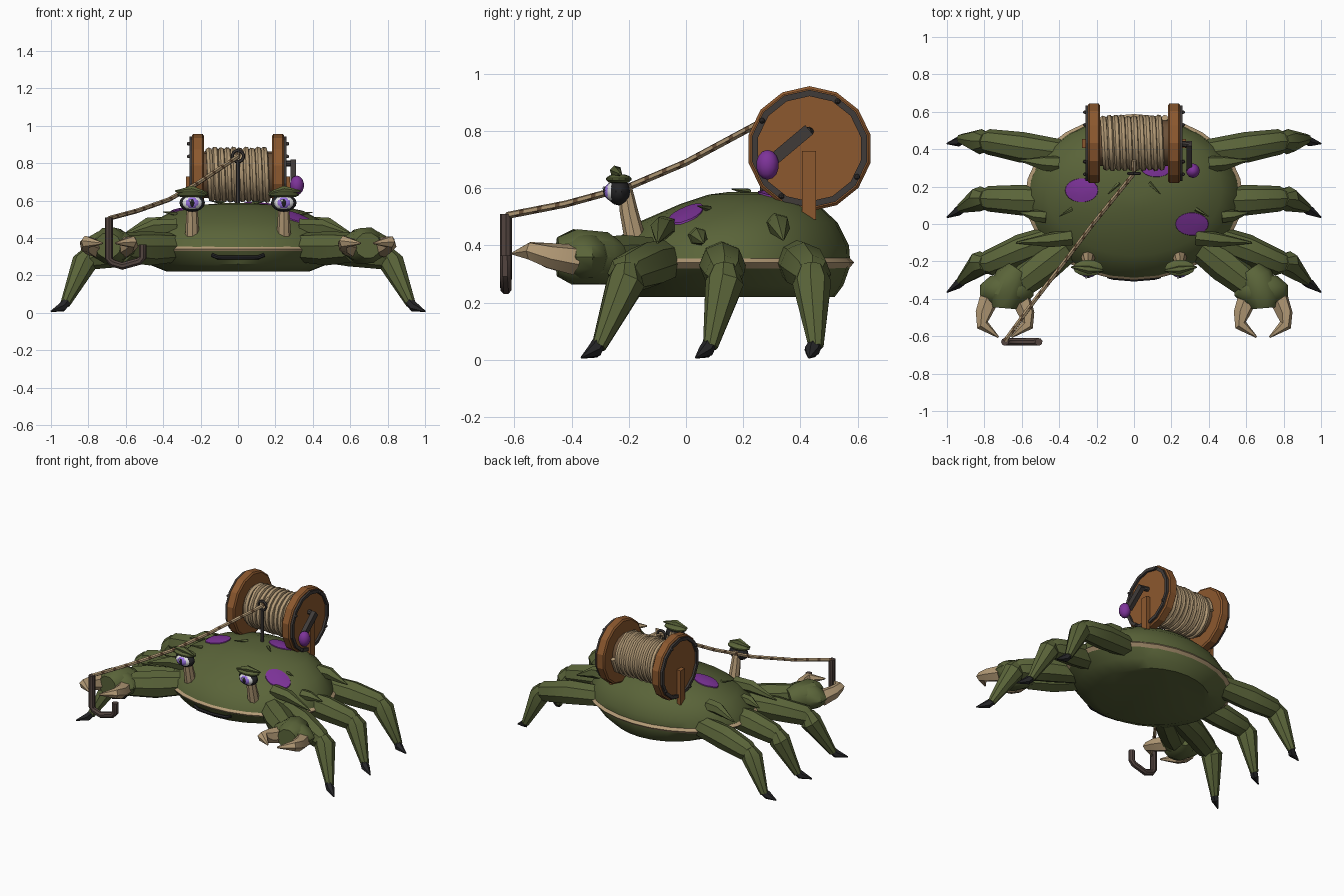
import bpy, bmesh, math, random
from math import sin, cos, pi
from mathutils import Vector as V
from mathutils.bvhtree import BVHTree

random.seed(4)
if "Cube" in bpy.data.objects:
    bpy.data.objects.remove(bpy.data.objects["Cube"])


def colour(name, code):
    def lin(c):
        return c / 12.92 if c < 0.04 else ((c + 0.055) / 1.055) ** 2.4
    rgba = [lin(b / 255) for b in bytes.fromhex(code)] + [1]
    m = bpy.data.materials.new(name)
    m.use_nodes = True
    m.diffuse_color = rgba
    m.node_tree.nodes["Principled BSDF"].inputs["Base Color"].default_value = rgba
    return m


green = colour("shell green", "5a6439")
brown = colour("spool wood", "8c582e")
tan = colour("horn tan", "b39a76")
purple = colour("spot purple", "7d3399")
metal = colour("dark metal", "403b39")
black = colour("claw black", "252527")
lavender = colour("iris lavender", "9a72e4")
white = colour("eye white", "eeeeee")
twist = colour("rope shadow brown", "6b5139")
iron = colour("hook iron", "52443f")


def finish(name, bm, mats, angle=35):
    bmesh.ops.recalc_face_normals(bm, faces=bm.faces)
    me = bpy.data.meshes.new(name)
    bm.to_mesh(me)
    bm.free()
    for m in mats:
        me.materials.append(m)
    me.shade_smooth()
    me.set_sharp_from_angle(angle=math.radians(angle))
    ob = bpy.data.objects.new(name, me)
    bpy.context.collection.objects.link(ob)
    return ob


def loft(name, rings, *mats, closed=False, rule=None, angle=35):
    """Skin a list of equal point rings."""
    bm = bmesh.new()
    loops = [[bm.verts.new(p) for p in r] for r in rings]
    n, k = len(loops), len(loops[0])
    for i in range(n if closed else n - 1):
        a, b = loops[i], loops[(i + 1) % n]
        for j in range(k):
            f = bm.faces.new((a[j], a[(j + 1) % k], b[(j + 1) % k], b[j]))
            f.material_index = rule(i, j) if rule else 0
    if not closed:
        bm.faces.new(loops[0])
        bm.faces.new(loops[-1])
    return finish(name, bm, mats, angle)


def tube(name, pts, radii, *mats, sides=8, **kw):
    """Sweep a circle of changing radius along a path."""
    pts = [V(p) for p in pts]
    if not isinstance(radii, (list, tuple)):
        radii = [radii] * len(pts)
    side, rings = None, []
    for i, p in enumerate(pts):
        t = (pts[min(i + 1, len(pts) - 1)] - pts[max(i - 1, 0)]).normalized()
        side = side or t.orthogonal()
        side = (side - t * side.dot(t)).normalized()
        up = t.cross(side)
        rings.append([p + radii[i] * (side * cos(a) + up * sin(a))
                      for a in (2 * pi * j / sides for j in range(sides))])
    return loft(name, rings, *mats, **kw)


def ball(name, centre, size, mat, seg=14):
    bm = bmesh.new()
    bmesh.ops.create_uvsphere(bm, u_segments=seg, v_segments=seg // 2 + 1, radius=1)
    for v in bm.verts:
        v.co = V(a * b for a, b in zip(v.co, size)) + V(centre)
    return finish(name, bm, [mat])


def box(name, centre, size, mat, tilt=0):
    bm = bmesh.new()
    bmesh.ops.create_cube(bm, size=1)
    bmesh.ops.scale(bm, vec=size, verts=bm.verts)
    ob = finish(name, bm, [mat])
    ob.location = centre
    ob.rotation_euler.x = tilt
    return ob


def oval(z, rx, front, back, k=28):
    y, ry = (front + back) / 2, (back - front) / 2
    return [V((rx * cos(2 * pi * j / k), y + ry * sin(2 * pi * j / k), z)) for j in range(k)]


# Body shell and its rim
shell = loft("body_shell", [oval(*r) for r in (
    (.22, .38, -.18, .52), (.26, .48, -.26, .55), (.33, .57, -.295, .575),
    (.40, .55, -.27, .57), (.48, .47, -.17, .53), (.545, .35, -.02, .46),
    (.578, .19, .08, .36), (.587, .08, .15, .28))], green)
loft("shell_rim", [oval(.32, .56, -.288, .57), oval(.34, .583, -.3, .588),
                   oval(.36, .555, -.28, .57)], tan, closed=True)
tube("mouth", [(-.14, -.28, .31), (-.11, -.288, .297), (0, -.297, .295),
               (.11, -.288, .297), (.14, -.28, .31)], .011, black, sides=6)

# Raised spots that follow the shell
tree = BVHTree.FromPolygons([v.co for v in shell.data.vertices],
                            [p.vertices[:] for p in shell.data.polygons])


def on_shell(x, y, lift):
    hit, normal, _, _ = tree.ray_cast(V((x, y, 2)), V((0, 0, -1)))
    return hit + V((0, 0, lift))


for x, y, rx, ry in ((-.28, .18, .09, .065), (.31, 0, .09, .062), (.12, .31, .09, .06)):
    loft("shell_spot", [[on_shell(x + rx * s * cos(a), y + ry * s * sin(a), h)
                         for a in (2 * pi * j / 18 for j in range(18))]
                        for s, h in ((1, -.004), (.97, .006), (.6, .008), (.2, .009))], purple)

for s in (-1, 1):
    # Shell spikes
    for base, mid, tip, r in (
            ((.33, -.07, .46), (.45, -.085, .46), (.63, -.1, .41), .045),
            ((.47, .04, .43), (.53, .045, .43), (.61, .06, .41), .035),
            ((.40, .32, .47), (.48, .325, .47), (.61, .34, .42), .045)):
        tube("shell_spike", [(s * p[0], *p[1:]) for p in (base, mid, tip)],
             [r, r * .9, .004], green, sides=6)
    for x, y, dx, dy in ((.08, .22, .06, -.06), (.33, .08, .07, -.04)):
        p = on_shell(s * x, y, 0)
        tube("small_spine", [p, p + V((s * dx, dy, .01))], [.012, .002], green, sides=5)

    # Walking legs
    for root, knee, ankle, toe in ((-.06, -.21, -.305, -.365), (.12, .135, .085, .035),
                                   (.38, .44, .455, .43)):
        mid = (root + knee) / 2
        tube("leg_thigh", [(s * .38, root, .35), (s * .6, mid, .33),
                           (s * .78, knee, .3), (s * .82, knee, .285)],
             [.07, .082, .068, .045], green)
        tube("leg_shin", [(s * .79, knee, .32), (s * .82, knee, .27),
                          (s * .925, ankle, .045)], [.045, .068, .026], green)
        tube("leg_toe", [(s * .915, ankle, .06), (s * .94, ankle - .015, .032),
                         (s, toe, .008)], [.024, .027, .004], black, sides=6)

    # Pincer arms
    tube("pincer_arm", [(s * .3, -.08, .35), (s * .48, -.22, .345), (s * .61, -.32, .35)],
         [.075, .092, .08], green)
    tube("pincer_palm", [(s * .62, -.25, .35), (s * .65, -.29, .355), (s * .69, -.39, .36),
                         (s * .695, -.45, .36)], [.07, .095, .1, .07], green, sides=10)
    ball("pincer_palm_bulge", (s * .68, -.355, .36), (.15, .095, .085), green, 10)
    for d in (-1, 1):
        tube("pincer_finger", [(s * (.69 + d * x), y, z) for x, y, z in (
            (.08, -.39, .35), (.115, -.48, .365), (.12, -.54, .38), (.035, -.605, .372))],
            [.055, .045, .034, .005], tan, sides=6)

    # Eyes on stalks
    ex = s * .245
    tube("eye_stalk", [(ex, -.175, .41), (ex, -.2, .52), (ex, -.215, .61)],
         [.038, .032, .024], tan)
    ball("eye_rim", (ex, -.235, .588), (.07, .042, .048), black)
    ball("eye_white", (ex, -.245, .588), (.06, .038, .04), white)
    ball("eye_iris", (ex, -.25, .588), (.048, .037, .036), lavender)
    ball("eye_pupil", (ex, -.27, .588), (.018, .02, .024), black, 10)
    ball("eye_glint", (ex - .01, -.286, .6), (.007, .006, .007), white, 8)
    ball("eye_lid", (ex, -.235, .632), (.083, .045, .018), green, 12)
    tube("eye_brow", [(ex - s * .08, -.25, .64), (ex, -.245, .658), (ex + s * .09, -.23, .65)],
         [.006, .022, .005], green, sides=6)

# Rope spool: everything turns around one axis
CY, CZ = .432, .738


def wheel_ring(x, r, k=14):
    return [V((x, CY + r * cos(2 * pi * (j + .5) / k), CZ + r * sin(2 * pi * (j + .5) / k)))
            for j in range(k)]


for s in (-1, 1):
    loft("spool_wheel", [wheel_ring(s * x, r) for x, r in (
        (.182, .208), (.19, .219), (.238, .219), (.246, .21))], brown, angle=25)
    loft("wheel_band", [wheel_ring(s * x, r) for x, r in (
        (.24, .184), (.26, .184), (.26, .206), (.24, .206))], metal, closed=True, angle=25)
    for q in range(4):
        a = pi * (q / 2 + .33)
        ball("band_bolt", (s * .262, CY + .193 * cos(a), CZ + .193 * sin(a)),
             (.012, .01, .01), metal, 8)
    box("spool_post", (s * .262, .43, .61), (.03, .048, .24), brown)

loft("spool_core", [wheel_ring(x, .125) for x in (-.19, .19)], twist)
turns, step = 10, 18
coil = []
for i in range(turns * step + 1):
    a, r = 2 * pi * i / step, .132 + random.uniform(-.004, .004)
    coil.append((-.165 + .33 * i / (turns * step), CY + r * cos(a), CZ + r * sin(a)))
tube("rope_coil", coil, .018, tan, sides=6)

# Crank with a knob
box("crank_arm", (.295, .365, .75), (.03, .17, .042), metal, math.radians(40))
tube("crank_axle", [(.24, CY, CZ + .06), (.3, CY - .01, CZ + .06)], .016, metal)
ball("crank_knob", (.315, .285, .682), (.038, .04, .052), purple, 12)

# Rope guide
tube("guide_rod", [(0, .27, .56), (0, .27, .81)], .011, metal, sides=6)
tube("guide_eye", [(.03 * sin(a), .27, .838 + .03 * cos(a))
                   for a in (2 * pi * j / 14 for j in range(15))], .009, metal, sides=6)

# Taut rope with twisted stripes
path = [V(p) for p in ((0, .34, .862), (0, .27, .835), (-.22, 0, .69), (-.37, -.2, .605),
                       (-.54, -.42, .545), (-.69, -.625, .505))]
line = []
for a, b in zip(path, path[1:]):
    n = max(1, round((b - a).length / .02))
    line += [a.lerp(b, i / n) for i in range(n)]
tube("rope_line", line + path[-1:], .0125, tan, twist, sides=6,
     rule=lambda i, j: int((i + j // 2) % 4 == 0))

# Hook
tube("hook", [(-.69, -.63, .51), (-.69, -.63, .29), (-.675, -.63, .268), (-.62, -.63, .25),
              (-.53, -.63, .275), (-.51, -.63, .295), (-.51, -.63, .365)], .021, iron, sides=8)
